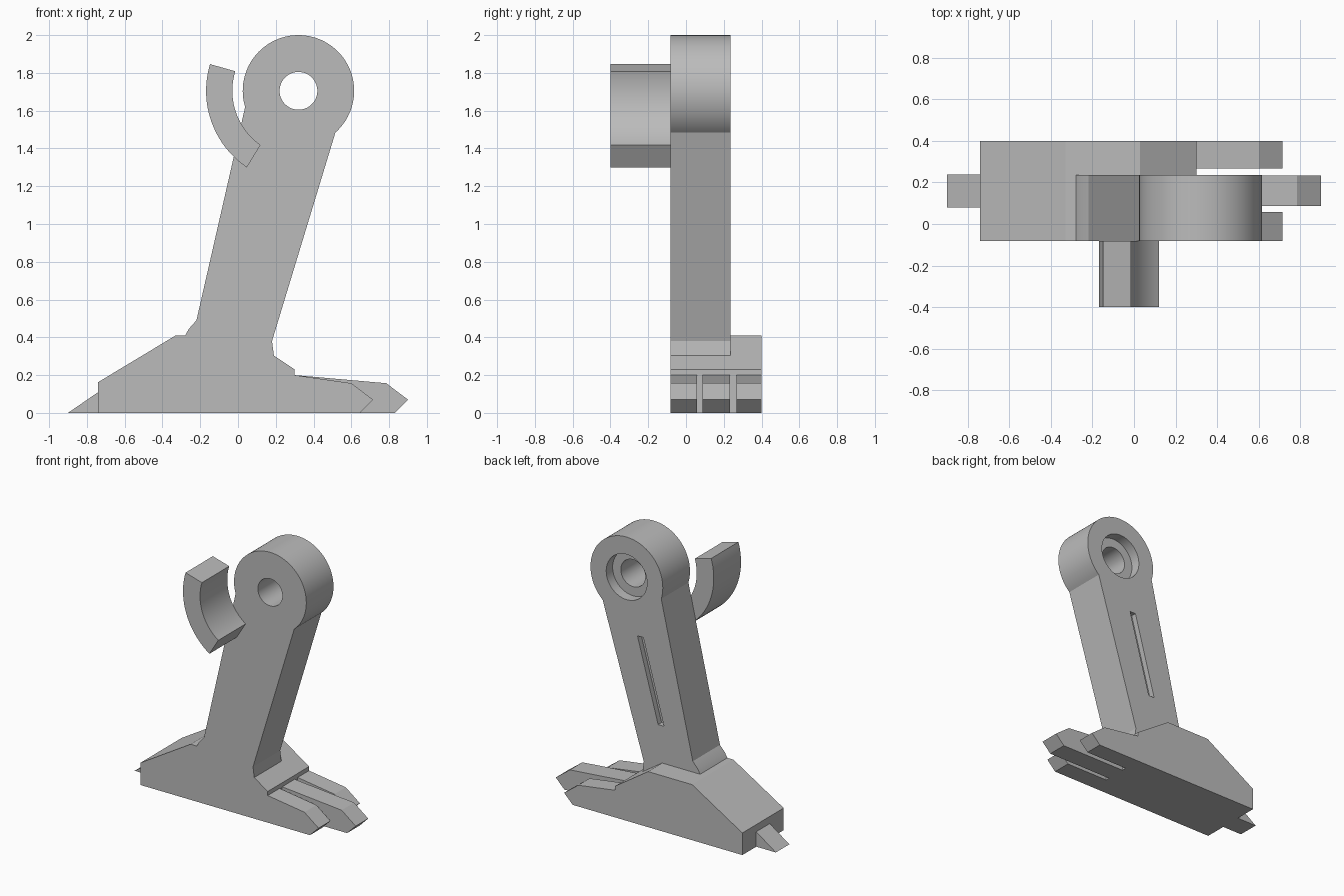
import bpy
import bmesh
from math import cos, sin, radians, atan2, degrees

old = bpy.data.objects.get("Cube")
if old:
    bpy.data.objects.remove(old, do_unlink=True)

GREY = (0.5, 0.5, 0.5, 1.0)
mat = bpy.data.materials.new("plain grey")
mat.use_nodes = True
mat.diffuse_color = GREY
mat.node_tree.nodes["Principled BSDF"].inputs["Base Color"].default_value = GREY

HUB = (0.32, 1.705)          # centre of the pivot ring, x and z
FRONT, BACK = -0.082, 0.235  # depth range of the leg


def prism(name, profile, y0, y1):
    """Extrude an x-z outline from y0 to y1."""
    bm = bmesh.new()
    face = bm.faces.new([bm.verts.new((x, y0, z)) for x, z in profile])
    moved = bmesh.ops.extrude_face_region(bm, geom=[face])["geom"]
    verts = [v for v in moved if isinstance(v, bmesh.types.BMVert)]
    bmesh.ops.translate(bm, verts=verts, vec=(0, y1 - y0, 0))
    bmesh.ops.recalc_face_normals(bm, faces=bm.faces)
    mesh = bpy.data.meshes.new(name)
    bm.to_mesh(mesh)
    bm.free()
    mesh.materials.append(mat)
    obj = bpy.data.objects.new(name, mesh)
    bpy.context.collection.objects.link(obj)
    return obj


def activate(obj):
    bpy.ops.object.select_all(action="DESELECT")
    obj.select_set(True)
    bpy.context.view_layer.objects.active = obj


def arc(radius, start, end, steps):
    """Points around the hub, angles in degrees."""
    angles = [radians(start + (end - start) * i / steps) for i in range(steps + 1)]
    return [(HUB[0] + radius * cos(a), HUB[1] + radius * sin(a)) for a in angles]


def cut(obj, cutter):
    cutter.hide_render = True
    mod = obj.modifiers.new("cut", "BOOLEAN")
    mod.operation = "DIFFERENCE"
    mod.solver = "EXACT"
    mod.object = cutter
    activate(obj)
    bpy.ops.object.modifier_apply(modifier=mod.name)
    bpy.data.objects.remove(cutter, do_unlink=True)


def hub_angle(x, z):
    return degrees(atan2(z - HUB[1], x - HUB[0]))


# Foot block with sloped heel and toe ramps
foot = prism("foot", [(-0.74, 0), (0.30, 0), (0.30, 0.23), (0.03, 0.41),
                      (-0.33, 0.41), (-0.74, 0.163)], FRONT, 0.40)

# Heel spur
prism("heel_spur", [(-0.90, 0), (-0.74, 0), (-0.74, 0.11)], 0.08, 0.238)

# Three toes, the middle one longer
for name, y0, y1, reach in (("right_toe", FRONT, 0.057, 0),
                            ("middle_toe", 0.087, 0.233, 0.185),
                            ("left_toe", 0.267, 0.40, 0)):
    prism(name, [(0.30, 0), (0.645 + reach, 0), (0.715 + reach, 0.07),
                 (0.60 + reach, 0.157), (0.30, 0.20)], y0, y1)

# Leg and pivot ring in one outline
ring = arc(0.295, hub_angle(0.515, 1.485), hub_angle(0.04, 1.62) + 360, 60)
leg = prism("leg", [(-0.28, 0.41), (0.03, 0.41), (0.19, 0.303), (0.18, 0.38)]
            + ring + [(-0.22, 0.49), (-0.26, 0.445)], FRONT, BACK)

# Through hole, rear recess and rear slot
cut(leg, prism("hole_cutter", arc(0.10, 0, 354, 59), -0.3, 0.5))
cut(leg, prism("recess_cutter", arc(0.167, 0, 354, 59), BACK - 0.075, 0.5))
cut(leg, prism("slot_cutter", [(0.015, 0.685), (0.063, 0.685),
                               (0.232, 1.295), (0.184, 1.295)], BACK - 0.04, 0.5))

# Curved hook on the front of the leg
hook = prism("hook", arc(0.489, 163.2, 236, 24) + arc(0.35, 235, 162.8, 24),
             -0.40, FRONT)

for obj in (leg, hook):
    activate(obj)
    bpy.ops.object.shade_smooth_by_angle(angle=radians(20))
